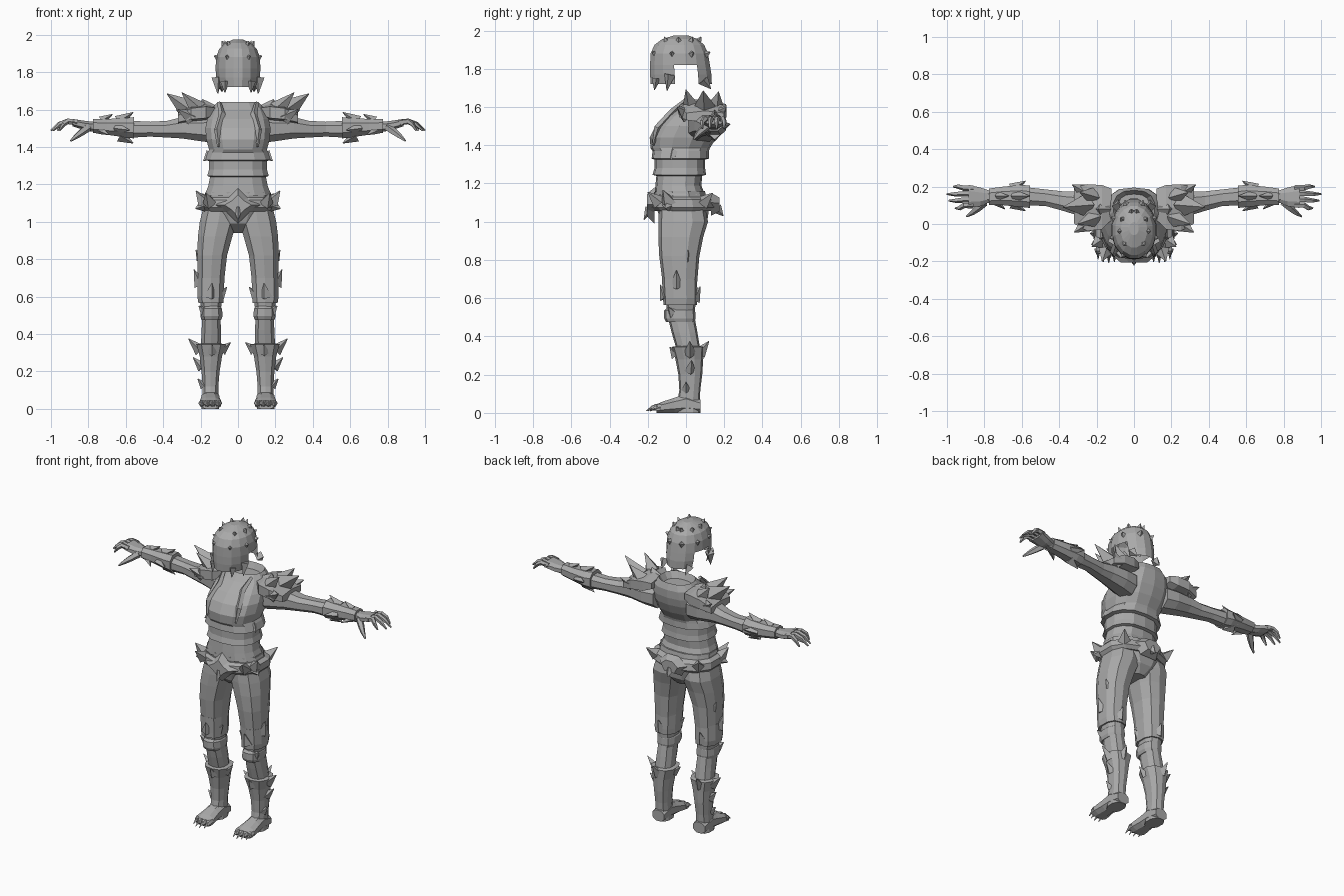
import bpy, bmesh, math
from mathutils import Vector

grey = bpy.data.materials.new("grey armour")
grey.diffuse_color = (0.4, 0.4, 0.4, 1)


def finish(name, bm):
    bmesh.ops.recalc_face_normals(bm, faces=bm.faces)
    me = bpy.data.meshes.new(name)
    bm.to_mesh(me)
    bm.free()
    me.materials.append(grey)
    ob = bpy.data.objects.new(name, me)
    bpy.context.collection.objects.link(ob)
    return ob


def skin(bm, rings, caps=True):
    rows = [[bm.verts.new(p) for p in r] for r in rings]
    n = len(rows[0])
    for a, b in zip(rows, rows[1:]):
        for i in range(n):
            bm.faces.new((a[i], a[(i + 1) % n], b[(i + 1) % n], b[i]))
    if caps:
        bm.faces.new(rows[0])
        bm.faces.new(rows[-1])


def loft(name, axis, sections, n=10, s=1, caps=True, power=0.85, drop=None):
    """Section: position on axis, then min and max of the two other axes."""
    bm = bmesh.new()
    rings = []
    for t, u0, u1, v0, v1 in sections:
        ring = []
        for i in range(n):
            a = 2 * math.pi * (i + 0.5) / n
            c, d = math.cos(a), math.sin(a)
            k = math.cos(math.pi / n) ** power
            c = math.copysign(min(1, (abs(c) / k) ** power), c)
            d = math.copysign(min(1, (abs(d) / k) ** power), d)
            u = (u0 + u1) / 2 + c * (u1 - u0) / 2
            v = (v0 + v1) / 2 + d * (v1 - v0) / 2
            p = {"z": (u, v, t), "x": (t, u, v), "y": (u, t, v)}[axis]
            ring.append((p[0] * s, p[1], p[2]))
        rings.append(ring)
    skin(bm, rings, caps)
    if drop:
        bad = [f for f in bm.faces if drop(f.calc_center_median())]
        bmesh.ops.delete(bm, geom=bad, context="FACES")
    return finish(name, bm)


def tube(name, pts, radii, s=1, n=6):
    bm = bmesh.new()
    pts = [Vector((p[0] * s, p[1], p[2])) for p in pts]
    rings = []
    for i, p in enumerate(pts):
        d = pts[min(i + 1, len(pts) - 1)] - pts[max(i - 1, 0)]
        q = d.to_track_quat("Z", "Y")
        rings.append([p + q @ Vector((math.cos(6.2832 * k / n), math.sin(6.2832 * k / n), 0)) * radii[i]
                      for k in range(n)])
    skin(bm, rings)
    return finish(name, bm)


def spike(name, base, tip, r, s=1, n=4):
    b, t = Vector(base), Vector(tip)
    return tube(name, [b, t], [r, 0.002], s, n)


# Breastplate, layered waist bands and belly
loft("torso", "z", [
    (1.14, -.18, .18, -.165, .10), (1.19, -.16, .16, -.16, .08), (1.24, -.15, .15, -.155, .085),
    (1.245, -.165, .165, -.175, .105), (1.28, -.155, .155, -.165, .10), (1.325, -.155, .155, -.165, .10),
    (1.33, -.18, .18, -.18, .12), (1.37, -.165, .165, -.175, .12), (1.385, -.155, .155, -.185, .125),
    (1.44, -.17, .17, -.19, .16), (1.50, -.175, .175, -.16, .185), (1.55, -.165, .165, -.11, .195),
    (1.60, -.145, .145, -.04, .195), (1.64, -.11, .11, .0, .18), (1.60, -.085, .085, .02, .16)], n=14)
# Hips
loft("pelvis", "z", [
    (.94, -.05, .05, -.07, .07), (.99, -.13, .13, -.13, .11), (1.06, -.19, .19, -.15, .12),
    (1.16, -.175, .175, -.16, .10)], n=12)
loft("belt", "z", [(1.055, -.19, .19, -.165, .13), (1.075, -.208, .208, -.185, .15),
                   (1.115, -.205, .205, -.18, .14), (1.13, -.18, .18, -.165, .11)], n=12)


def plate(name, outline, y, thick):
    """Faceted shield with a raised middle."""
    bm = bmesh.new()
    cx = sum(p[0] for p in outline) / len(outline)
    cz = sum(p[1] for p in outline) / len(outline)
    back = [(x, y, z) for x, z in outline]
    front = [(cx + (x - cx) * .6, y + thick, cz + (z - cz) * .6) for x, z in outline]
    skin(bm, [back, front])
    return finish(name, bm)


shield = [(-.12, 1.09), (-.05, 1.13), (0, 1.18), (.05, 1.13), (.12, 1.09), (.06, 1.05), (0, .99), (-.06, 1.05)]
plate("belt_buckle", shield, -.165, -.04)
plate("rear_buckle", [(-.1, 1.10), (-.04, 1.15), (.04, 1.15), (.1, 1.10), (.06, 1.03), (-.06, 1.03)], .13, .045)
spike("buckle_point", (0, -.19, 1.07), (0, -.22, 1.01), .025)
spike("rear_point", (0, .16, 1.07), (0, .195, 1.03), .03)

# Helmet with open ear arches and hanging face guard
loft("helmet", "z", [
    (1.72, -.105, .105, -.185, .135), (1.77, -.117, .117, -.188, .133), (1.82, -.12, .12, -.188, .125),
    (1.88, -.117, .117, -.185, .115), (1.925, -.10, .10, -.165, .095), (1.955, -.07, .07, -.125, .06),
    (1.975, -.025, .025, -.06, .01)], n=16, power=1,
    drop=lambda c: c.z < 1.73 or (c.z < 1.82 and -.06 < c.y < .06))
for s in (1, -1):
    spike("ear_guard_point", (.112, -.085, 1.77), (.108, -.10, 1.685), .03, s)
    spike("cheek_point", (.07, -.155, 1.75), (.07, -.165, 1.69), .025, s)
    spike("nape_point", (.09, .09, 1.74), (.085, .13, 1.695), .03, s)
    for az in (-65, -20, 20, 65):
        for el in (12, 50):
            a, e = math.radians(az + el * .3), math.radians(el)
            d = Vector((math.cos(e) * math.cos(a), math.cos(e) * math.sin(a), math.sin(e)))
            c = Vector((0, -.03, 1.85))
            p = c + Vector((d.x * .115, d.y * .15, d.z * .12))
            spike("helmet_stud", p - d * .012, p + d * .022 + Vector((0, 0, .008)), .026, s)

for s in (1, -1):
    # Shoulder guard: faceted dome with large points
    loft("shoulder_guard", "x", [(.12, .02, .19, 1.56, 1.62), (.17, -.03, .21, 1.535, 1.635),
                                 (.25, -.04, .215, 1.53, 1.625), (.32, .0, .20, 1.52, 1.58)], n=6, s=s)
    for b, t, r in (((.25, .10, 1.59), (.38, .09, 1.685), .065), ((.21, .03, 1.60), (.30, .0, 1.69), .05),
                    ((.22, .15, 1.60), (.29, .17, 1.68), .05), ((.17, .08, 1.60), (.19, .08, 1.655), .06),
                    ((.25, -.0, 1.56), (.32, -.045, 1.60), .045), ((.26, .17, 1.56), (.33, .21, 1.60), .045)):
        spike("shoulder_point", b, t, r, s)
    # Arm
    loft("arm", "x", [(.12, .0, .17, 1.42, 1.57), (.20, .02, .18, 1.43, 1.565), (.30, .045, .175, 1.445, 1.56),
                      (.38, .07, .175, 1.45, 1.54), (.47, .095, .185, 1.455, 1.535), (.56, .10, .195, 1.45, 1.54),
                      (.68, .105, .195, 1.465, 1.545), (.80, .115, .175, 1.485, 1.535)], n=8, s=s)
    loft("gauntlet", "x", [(.555, .085, .205, 1.445, 1.56), (.60, .09, .21, 1.45, 1.555),
                           (.70, .10, .20, 1.465, 1.55), (.775, .10, .19, 1.475, 1.55)], n=8, s=s)
    for b, t, r in (((.64, .15, 1.535), (.56, .15, 1.585), .035), ((.63, .15, 1.46), (.56, .15, 1.42), .035),
                    ((.65, .185, 1.50), (.58, .23, 1.51), .035), ((.65, .11, 1.50), (.58, .07, 1.49), .03),
                    ((.73, .15, 1.54), (.67, .15, 1.575), .025), ((.74, .12, 1.49), (.69, .08, 1.465), .022)):
        spike("gauntlet_point", b, t, r, s)
    # Hand
    loft("palm", "x", [(.775, .115, .18, 1.485, 1.535), (.82, .095, .195, 1.49, 1.54),
                       (.885, .085, .21, 1.51, 1.55)], n=8, s=s)
    for y0, y1, x in ((.10, .085, .955), (.13, .125, .99), (.163, .16, 1.0), (.193, .20, .965)):
        tube("finger", [(.86, y0, 1.53), (.91, y0, 1.537), ((.91 + x) / 2, y1, 1.522), (x, y1, 1.487)],
             [.016, .016, .013, .005], s, 5)
    tube("thumb", [(.80, .115, 1.505), (.835, .085, 1.48), (.865, .06, 1.457), (.895, .04, 1.432)],
         [.022, .02, .014, .005], s, 5)
    # Leg
    loft("leg", "z", [
        (.30, .09, .20, -.04, .08), (.42, .09, .195, -.075, .06), (.50, .095, .19, -.095, .045),
        (.58, .085, .205, -.105, .05), (.70, .072, .215, -.125, .06), (.82, .058, .218, -.14, .07),
        (.92, .03, .215, -.145, .09), (1.0, .005, .205, -.145, .115), (1.08, .0, .185, -.14, .10)], n=10, s=s)
    loft("thigh_plate", "z", [(.565, .078, .212, -.118, .058), (.60, .076, .218, -.12, .06),
                              (.70, .072, .216, -.126, .058)], n=10, s=s)
    loft("knee_plate", "z", [(.475, .09, .195, -.105, .045), (.495, .082, .202, -.115, .05),
                             (.535, .085, .20, -.115, .048), (.55, .095, .19, -.10, .04)], n=10, s=s)
    for b, t, r in (((.20, -.05, .66), (.235, -.05, .745), .035), ((.15, .04, .59), (.15, .075, .66), .035),
                    ((.15, -.105, .60), (.14, -.135, .67), .035), ((.18, -.07, .52), (.21, -.09, .55), .03),
                    ((.10, -.06, .60), (.06, -.07, .65), .03), ((.20, .0, .80), (.225, .01, .85), .025)):
        spike("leg_point", b, t, r, s)
    # Boot with flared cuff
    loft("boot", "z", [(.0, .10, .195, -.05, .075), (.06, .105, .19, -.045, .072), (.12, .105, .19, -.035, .075),
                       (.20, .098, .195, -.04, .085), (.28, .085, .205, -.055, .09), (.345, .065, .222, -.075, .095),
                       (.35, .10, .19, -.045, .07)], n=10, s=s)
    for b, t, r in (((.20, .02, .31), (.265, .02, .375), .035), ((.09, .0, .31), (.04, .0, .355), .03),
                    ((.15, .07, .31), (.16, .12, .375), .035), ((.19, .02, .22), (.24, .03, .275), .03),
                    ((.14, -.05, .30), (.14, -.085, .345), .03), ((.18, .0, .12), (.215, .0, .16), .025)):
        spike("boot_point", b, t, r, s)
    loft("foot", "y", [(.076, .105, .19, 0, .07), (.0, .10, .195, 0, .10), (-.06, .098, .198, 0, .08),
                       (-.12, .09, .205, 0, .06), (-.155, .09, .205, .0, .045)], n=8, s=s)
    for x, y in ((.105, -.185), (.135, -.19), (.164, -.185), (.192, -.17)):
        tube("toe", [(x, -.13, .03), (x, y + .03, .03), (x, y + .01, .02)], [.02, .019, .011], s, 6)
        spike("claw", (x, y + .02, .032), (x, y - .018, .01), .011, s)
    # Hip fins on the belt
    for b, t, r in (((.18, -.09, 1.10), (.225, -.12, 1.165), .045), ((.18, -.09, 1.09), (.228, -.11, 1.07), .04),
                    ((.15, -.14, 1.10), (.17, -.20, 1.155), .04), ((.15, .09, 1.10), (.19, .14, 1.15), .04)):
        spike("belt_fin", b, t, r, s)
    # Collar and chest ridges
    tube("chest_ridge", [(.10, .0, 1.635), (.085, -.07, 1.575), (.11, -.15, 1.49), (.105, -.172, 1.40)],
         [.012, .018, .018, .006], s, 4)
    spike("waist_point", (.15, -.06, 1.36), (.185, -.08, 1.325), .03, s)
